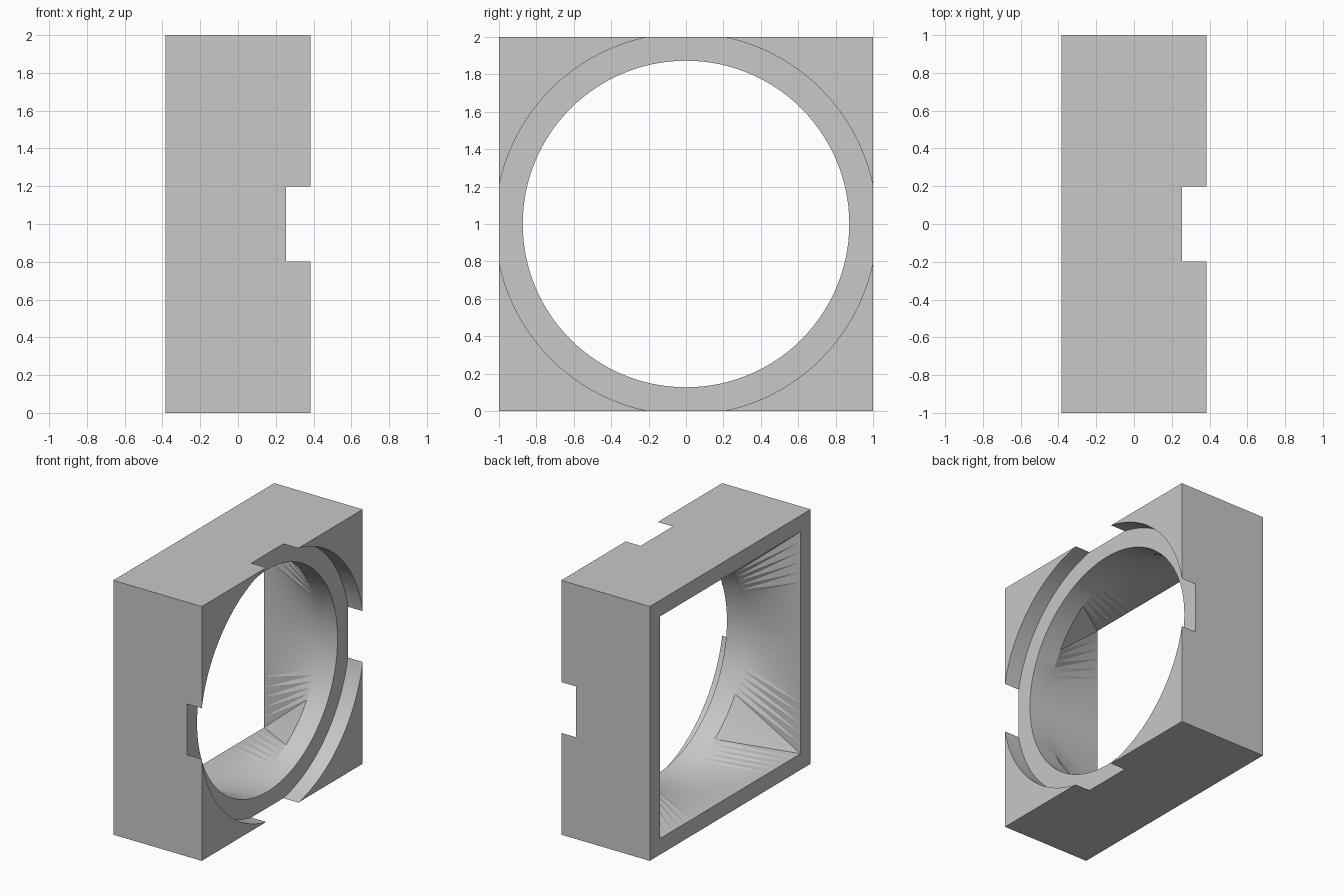
import bpy
import bmesh
from math import cos, sin, pi, radians

if "Cube" in bpy.data.objects:
    bpy.data.objects.remove(bpy.data.objects["Cube"], do_unlink=True)

HALF_DEPTH = 0.385     # half thickness along x
BORE = 0.873           # bore radius and half width of the square mouth
RECESS_R = 1.02        # radius of the shallow recess
RECESS_X = 0.255       # floor of the recess
LOFT_X = 0.085         # where the round bore starts turning square
FAN = radians(33)      # arc on each side of an axis that meets a straight edge
SEGMENTS = 120

grey = bpy.data.materials.new("plain grey")
grey.use_nodes = True
colour = (0.58, 0.58, 0.58, 1)
grey.diffuse_color = colour
grey.node_tree.nodes["Principled BSDF"].inputs["Base Color"].default_value = colour


def circle(radius):
    steps = [2 * pi * i / SEGMENTS for i in range(SEGMENTS)]
    return [(radius * cos(a), radius * sin(a)) for a in steps]


def square(half):
    """Square ring with one point per circle point; corner arcs share a corner."""
    ring = []
    for i in range(SEGMENTS):
        a = 2 * pi * i / SEGMENTS
        side = int((a + pi / 4) // (pi / 2))
        t = max(-1, min(1, (a - side * pi / 2) / FAN))
        c, s = cos(side * pi / 2), sin(side * pi / 2)
        ring.append((half * (c - t * s), half * (s + t * c)))
    return ring


def loft(name, sections):
    """Closed solid through (x, ring) sections, centred on the block."""
    bm = bmesh.new()
    rings = [[bm.verts.new((x, y, z + 1)) for y, z in ring] for x, ring in sections]
    for low, high in zip(rings, rings[1:]):
        for i in range(SEGMENTS):
            j = (i + 1) % SEGMENTS
            bm.faces.new((low[i], low[j], high[j], high[i]))
    bm.faces.new(rings[0])
    bm.faces.new(rings[-1])
    bmesh.ops.remove_doubles(bm, verts=bm.verts[:], dist=0.0001)
    # Keep the twisted transition strips planar
    bmesh.ops.triangulate(bm, faces=[f for f in bm.faces if len(f.verts) == 4])
    bmesh.ops.recalc_face_normals(bm, faces=bm.faces[:])
    mesh = bpy.data.meshes.new(name)
    bm.to_mesh(mesh)
    bm.free()
    obj = bpy.data.objects.new(name, mesh)
    bpy.context.collection.objects.link(obj)
    mesh.materials.append(grey)
    obj.hide_render = True
    return obj


# Square block
bpy.ops.mesh.primitive_cube_add(size=2, location=(0, 0, 1))
block = bpy.context.object
block.name = "adapter_block"
block.scale.x = HALF_DEPTH
bpy.ops.object.transform_apply(location=True, rotation=False, scale=True)
block.data.materials.append(grey)

# Round recess that breaks through the four sides, and round-to-square bore
recess = loft("recess_cutter", [(RECESS_X, circle(RECESS_R)), (0.6, circle(RECESS_R))])
bore = loft("bore_cutter", [
    (-0.6, square(BORE)),
    (-HALF_DEPTH, square(BORE)),
    (LOFT_X, circle(BORE)),
    (0.6, circle(BORE)),
])

for cutter in (recess, bore):
    cut = block.modifiers.new(cutter.name, "BOOLEAN")
    cut.operation = "DIFFERENCE"
    cut.solver = "EXACT"
    cut.object = cutter
    bpy.ops.object.modifier_apply(modifier=cut.name)
    bpy.data.objects.remove(cutter, do_unlink=True)

bpy.ops.object.shade_smooth_by_angle(angle=radians(20))
